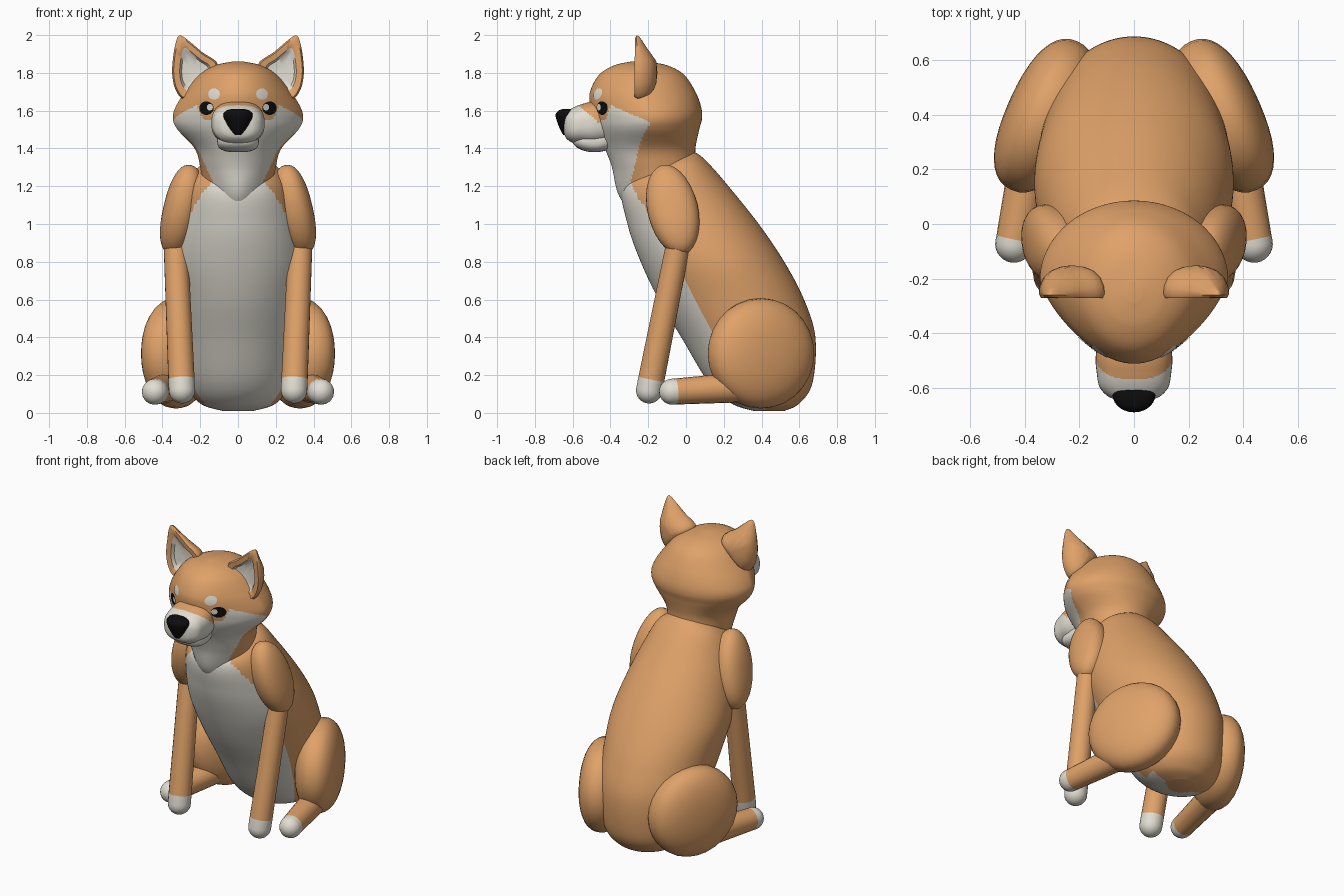
import bpy
from math import sin, cos, pi, radians, degrees, atan2
from mathutils import Vector, Euler

if "Cube" in bpy.data.objects:
    bpy.data.objects.remove(bpy.data.objects["Cube"])


def material(name, rgb):
    m = bpy.data.materials.new(name)
    m.use_nodes = True
    m.diffuse_color = (*rgb, 1)
    m.node_tree.nodes["Principled BSDF"].inputs["Base Color"].default_value = (*rgb, 1)
    return m


MATS = [material("orange fur", (0.74, 0.36, 0.14)),
        material("cream fur", (0.76, 0.73, 0.65)),
        material("black", (0.004, 0.004, 0.004))]
ORANGE, CREAM, BLACK = range(3)


def build(name, verts, faces, rule, sharp=50):
    """Mesh object; rule is a colour index or a function of the face centre."""
    me = bpy.data.meshes.new(name)
    me.from_pydata(verts, [], faces)
    for m in MATS:
        me.materials.append(m)
    for p in me.polygons:
        p.material_index = rule(p.center) if callable(rule) else rule
    me.shade_smooth()
    me.set_sharp_from_angle(angle=radians(sharp))
    ob = bpy.data.objects.new(name, me)
    bpy.context.collection.objects.link(ob)
    return ob


def spline(rows, steps, closed=False):
    """Catmull-Rom interpolation of every column."""
    n, out = len(rows), []
    pick = (lambda i: rows[i % n]) if closed else (lambda i: rows[min(max(i, 0), n - 1)])
    for i in range(n if closed else n - 1):
        for s in range(steps):
            t = s / steps
            out.append([b + t / 2 * (c - a + t * (2 * a - 5 * b + 4 * c - d + t * (3 * (b - c) + d - a)))
                        for a, b, c, d in zip(pick(i - 1), pick(i), pick(i + 1), pick(i + 2))])
    if not closed:
        out.append(list(rows[-1]))
    return out


def skin(rings):
    """Faces joining equal closed rings, capped at both ends."""
    n, k = len(rings[0]), len(rings)
    faces = [(r * n + i, r * n + (i + 1) % n, (r + 1) * n + (i + 1) % n, (r + 1) * n + i)
             for r in range(k - 1) for i in range(n)]
    faces += [tuple(range(n))[::-1], tuple(range((k - 1) * n, k * n))]
    return [v for ring in rings for v in ring], faces


def power(v, e):
    return abs(v) ** e * (1 if v > 0 else -1)


def loft(name, rows, rule, axis="z", n=36, steps=5, box=1):
    """Rows are (position, low, high, half width, pinch of the low side) along z or y."""
    rings = []
    for t, lo, hi, w, pinch in spline(rows, steps):
        c, r = (lo + hi) / 2, (hi - lo) / 2
        ring = []
        for i in range(n):
            a = 2 * pi * i / n
            u = c - r * power(cos(a), box)
            x = w * power(sin(a), box) * (1 - pinch * max(0, cos(a)))
            ring.append((x, u, t) if axis == "z" else (x, t, u))
        rings.append(ring)
    return build(name, *skin(rings), rule)


def ellipsoid(name, centre, radii, rot, rule, box=1.0, n=28, m=20):
    """Ellipsoid with poles on x; box below 1 squares off its thickness."""
    e = Euler(rot).to_matrix()
    rings = []
    for j in range(m + 1):
        b = pi * min(max(j / m, 0.01), 0.99)
        x, s = radii[0] * power(-cos(b), box), sin(b) ** box
        rings.append([Vector(centre) + e @ Vector((x, radii[1] * s * cos(2 * pi * i / n),
                      radii[2] * s * sin(2 * pi * i / n))) for i in range(n)])
    return build(name, *skin(rings), rule)


def limb(name, start, end, r0, r1, white, n=20):
    """Tapered limb with a round tip; the last part is cream."""
    a, b = Vector(start), Vector(end)
    d = (b - a).normalized()
    q = d.to_track_quat("Z", "Y")
    length = (b - a).length
    prof = [(0, r0), (length - white, r1), (length, r1)]
    prof += [(length + r1 * sin(k * pi / 14), r1 * cos(k * pi / 14)) for k in range(1, 7)]
    prof.append((length + r1, r1 * 0.04))
    rings = [[a + q @ Vector((r * cos(2 * pi * i / n), r * sin(2 * pi * i / n), h))
              for i in range(n)] for h, r in prof]
    return build(name, *skin(rings),
                 lambda c: CREAM if (c - a).dot(d) > length - white else ORANGE)


def section(rows, z):
    """Centre, depth, half width and pinch of a lofted shape at height z."""
    for p, q in zip(rows, rows[1:]):
        if p[0] <= z <= q[0]:
            f = (z - p[0]) / (q[0] - p[0])
            lo, hi, w, pinch = (p[k] + f * (q[k] - p[k]) for k in range(1, 5))
            return (lo + hi) / 2, (hi - lo) / 2, w, pinch
    return 0, 1, 1, 0


# Body: leaning torso with cream chest and belly
BODY = [(0.01, 0.36, 0.52, 0.08, 0), (0.05, 0.24, 0.6, 0.2, 0), (0.16, 0.12, 0.67, 0.275, 0),
        (0.4, -0.025, 0.685, 0.325, 0), (0.6, -0.145, 0.625, 0.35, 0), (0.8, -0.24, 0.52, 0.365, 0),
        (1.0, -0.31, 0.385, 0.33, 0), (1.2, -0.335, 0.225, 0.27, 0), (1.31, -0.19, 0.13, 0.2, 0),
        (1.37, -0.08, 0.065, 0.1, 0), (1.385, -0.04, 0.02, 0.03, 0)]
body_rows = spline(BODY, 10)


def body_rule(c):
    mid, r, w, pinch = section(body_rows, c.z)
    limit = 0.48 + 0.36 * min(max((c.z - 0.98) / 0.24, 0), 1)
    underside = 0.015 < c.z < 0.05 and c.y < 0.42
    return CREAM if underside or c.y < mid - limit * r else ORANGE


loft("body", BODY, body_rule, n=108, steps=10)

# Head and neck: cream cheeks and throat
HEAD = [(1.0, -0.25, 0.0, 0.14, 0.4), (1.15, -0.355, 0.03, 0.18, 0.35), (1.3, -0.392, 0.05, 0.2, 0.1),
        (1.4, -0.43, 0.05, 0.23, 0.1), (1.5, -0.475, 0.07, 0.32, 0.2), (1.56, -0.495, 0.085, 0.345, 0.25),
        (1.62, -0.508, 0.08, 0.33, 0.25), (1.7, -0.508, 0.05, 0.28, 0.2), (1.79, -0.46, -0.01, 0.205, 0.1),
        (1.84, -0.38, -0.1, 0.12, 0), (1.86, -0.29, -0.21, 0.03, 0)]
head_rows = spline(HEAD, 14)


def head_rule(c):
    mid, r, w, pinch = section(head_rows, c.z)
    front = (mid - c.y) / r
    a = degrees(atan2(abs(c.x) / (w * (1 - pinch * max(0, front))), front))
    if a < 52:
        top = 1.55 + 0.08 * min(max((a - 40) / 12, 0), 1)
    else:
        top = 1.63 - 0.09 * (a - 52) / 40
    return CREAM if c.z < top and a < 60 + 130 * (c.z - 1.28) else ORANGE


loft("head", HEAD, head_rule, n=128, steps=14)

# Muzzle, chin and nose
loft("muzzle", [(-0.648, 1.49, 1.56, 0.04, 0), (-0.635, 1.455, 1.59, 0.09, 0), (-0.6, 1.43, 1.615, 0.125, 0),
                (-0.55, 1.425, 1.635, 0.136, 0), (-0.48, 1.42, 1.65, 0.14, 0), (-0.38, 1.44, 1.64, 0.12, 0)],
     lambda c: ORANGE if c.z > 1.62 + 0.83 * (-0.56 - c.y) else CREAM, axis="y", n=64, steps=12, box=0.8)
ellipsoid("chin", (0, -0.485, 1.44), (0.11, 0.115, 0.06), (0, 0, 0), CREAM, box=0.7)
loft("nose", [(1.472, -0.65, -0.61, 0.02, 0), (1.5, -0.666, -0.58, 0.048, 0), (1.55, -0.685, -0.56, 0.073, 0),
              (1.58, -0.69, -0.56, 0.078, 0), (1.6, -0.675, -0.57, 0.062, 0), (1.61, -0.65, -0.6, 0.03, 0)],
     BLACK, n=28)


def head_front(x, z):
    """Depth of the front of the head at x, z."""
    mid, r, w, pinch = section(head_rows, z)
    lo, hi = 0, pi / 2
    for _ in range(20):
        a = (lo + hi) / 2
        if w * sin(a) * (1 - pinch * cos(a)) < abs(x):
            lo = a
        else:
            hi = a
    return mid - r * cos(lo)


def face_patch(name, x, z, rx, rz, lift, colour, n=20):
    """Thin spot laid on the front of the head."""
    rings = []
    for k in (1, 0.66, 0.33, 0.02):
        spots = [(x + k * rx * cos(2 * pi * i / n), z + k * rz * sin(2 * pi * i / n)) for i in range(n)]
        rings.append([(px, head_front(px, pz) - lift, pz) for px, pz in spots])
    verts, faces = skin(rings)
    build(name, verts, faces[:-2] + faces[-1:], colour)


# Ear outline, narrowing to a rounded tip
EAR = spline([(0.315, 1.995), (0.332, 1.95), (0.345, 1.87), (0.348, 1.79), (0.33, 1.71), (0.28, 1.66),
              (0.18, 1.73), (0.105, 1.84), (0.19, 1.91), (0.255, 1.965), (0.292, 1.993)], 4, closed=True)


def ear(name, s):
    rings = []
    for k, depth in ((0.3, 0.025), (0.58, 0.02), (0.67, 0), (0.93, -0.005), (1, 0.012), (0.97, 0.04),
                     (0.86, 0.07), (0.65, 0.095), (0.35, 0.11), (0.05, 0.115)):
        ring = []
        for x, z in EAR:
            px, pz = 0.228 + k * (x - 0.228), 1.8 + k * (z - 1.8)
            thin = min(1, max(0.5, (2.06 - pz) / 0.2))
            ring.append((s * px, -0.267 + depth * thin, pz))
        rings.append(ring if s < 0 else ring[::-1])
    verts, faces = skin(rings)
    ob = build(name, verts, faces, ORANGE)
    for p in ob.data.polygons:      # cream hollow
        if max(p.vertices) < 3 * len(EAR):
            p.material_index = CREAM


# Paired parts
for side, s in (("left", 1), ("right", -1)):
    ear(side + "_ear", s)
    face_patch(side + "_eye", s * 0.167, 1.613, 0.038, 0.036, 0.004, BLACK)
    face_patch(side + "_eye_glint", s * 0.149, 1.618, 0.016, 0.018, 0.007, CREAM)
    face_patch(side + "_brow_spot", s * 0.127, 1.688, 0.031, 0.03, 0.004, CREAM)
    ellipsoid(side + "_shoulder", (s * 0.302, -0.07, 1.075), (0.094, 0.134, 0.248),
              (radians(13), radians(-13 * s), 0), ORANGE, box=0.85)
    limb(side + "_front_leg", (s * 0.332, -0.03, 0.95), (s * 0.297, -0.195, 0.12), 0.064, 0.07, 0.06)
    ellipsoid(side + "_thigh", (s * 0.328, 0.397, 0.315), (0.14, 0.298, 0.292),
              (0, 0, radians(24 * s)), ORANGE, box=0.85)
    limb(side + "_hind_foot", (s * 0.355, 0.36, 0.14), (s * 0.44, -0.073, 0.112), 0.082, 0.069, 0.02)
